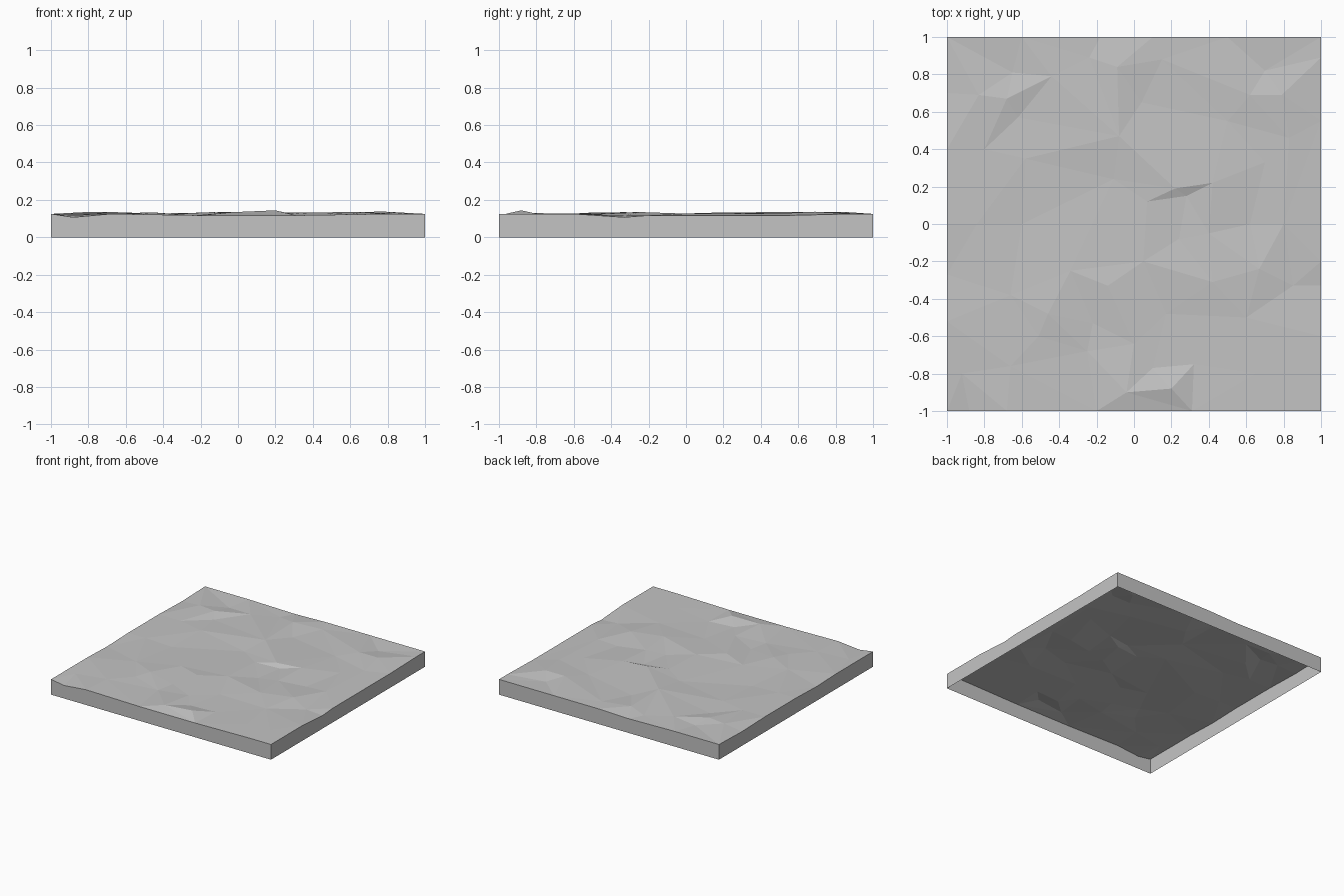
import bpy
import bmesh
import random
from mathutils import Vector
from mathutils.geometry import delaunay_2d_cdt

random.seed(4)

default_cube = bpy.data.objects.get("Cube")
if default_cube:
    bpy.data.objects.remove(default_cube, do_unlink=True)


def make_material(name, colour):
    """One flat colour, shown in the viewport and in a render."""
    material = bpy.data.materials.new(name)
    material.use_nodes = True
    material.diffuse_color = colour
    shader = material.node_tree.nodes["Principled BSDF"]
    shader.inputs["Base Color"].default_value = colour
    shader.inputs["Roughness"].default_value = 0.9
    return material


# Ground landmarks seen in plan, grouped by how high they stand
CREST, RISE, LEVEL, DIP, HOLLOW = 0.144, 0.135, 0.125, 0.117, 0.107

crests = [(.2, -.88)]
rises = [(-.46, -.48), (-.14, -.33), (.42, .22), (.22, .19), (.67, -.24),
         (.79, .69), (.62, .69), (-.09, .84), (-.83, .69), (-.68, .67),
         (-.08, .47), (-.04, -.9), (.42, -.31)]
levels = [(0, -.64), (-.51, -.6), (-.66, -.76), (-.66, -.38), (-.84, 0),
          (-.58, .35), (-.8, .4), (.15, .88), (.7, .33), (.83, .46),
          (.05, -.2), (.65, -.8), (.85, -.8), (.4, -.05), (.5, .55),
          (.07, .12), (-.34, -.25), (.6, -.5), (-.44, .79), (.8, 0)]
dips = [(-.62, .57), (-.65, .81), (-.24, .89), (.7, .82), (.04, .65),
        (-.11, .24), (.28, .15), (.24, -.08), (.62, 0), (.85, -.33),
        (-.22, -.53), (.17, -.48), (.1, -.77), (.32, -.75), (-.25, -.68),
        (-.92, -.8), (-.6, 0)]

# Points along the four straight rims: distance along the side and height
rims = {
    "front": [(-.88, HOLLOW), (-.68, LEVEL), (-.2, DIP), (.31, DIP), (.8, LEVEL)],
    "back": [(-.6, LEVEL), (-.18, DIP), (.1, LEVEL), (.5, LEVEL)],
    "left": [(-.6, LEVEL), (-.33, HOLLOW), (-.2, DIP), (.55, DIP), (.89, LEVEL)],
    "right": [(-.52, LEVEL), (-.27, DIP), (0, LEVEL), (.4, LEVEL), (.7, DIP)],
}
place_on_rim = {
    "front": lambda along: (along, -1),
    "back": lambda along: (along, 1),
    "left": lambda along: (1, along),
    "right": lambda along: (-1, along),
}

# Gather the plan positions and their heights
plan, heights = [], []


def add_point(position, height, wobble=0.0):
    plan.append(Vector(position))
    heights.append(height + random.uniform(-wobble, wobble))


for group, height in ((crests, CREST), (rises, RISE), (levels, LEVEL), (dips, DIP)):
    for position in group:
        add_point(position, height, 0 if height == CREST else 0.002)
for side, points in rims.items():
    for along, height in points:
        add_point(place_on_rim[side](along), height)
for x in (-1, 1):
    for y in (-1, 1):
        add_point((x, y), LEVEL)

# Faceted ground surface
verts, edges, faces, sources = delaunay_2d_cdt(plan, [], [], 0, 0.00001)[:4]
bm = bmesh.new()
ground = [bm.verts.new((v.x, v.y, heights[source[0]]))
          for v, source in zip(verts, sources)]
for face in faces:
    bm.faces.new([ground[i] for i in face])

# Side walls dropped from the rim, with the underside left open
rim_edges = [edge for edge in bm.edges if edge.is_boundary]
walls = bmesh.ops.extrude_edge_only(bm, edges=rim_edges)["geom"]
for item in walls:
    if isinstance(item, bmesh.types.BMVert):
        item.co.z = 0

# Point all faces outward
bmesh.ops.recalc_face_normals(bm, faces=bm.faces[:])
bm.normal_update()
if sum(face.normal.z * face.calc_area() for face in bm.faces) < 0:
    bmesh.ops.reverse_faces(bm, faces=bm.faces[:])

mesh = bpy.data.meshes.new("ground_tile")
bm.to_mesh(mesh)
bm.free()
mesh.materials.append(make_material("stone_grey", (0.55, 0.55, 0.55, 1)))
ground_tile = bpy.data.objects.new("ground_tile", mesh)
bpy.context.scene.collection.objects.link(ground_tile)
